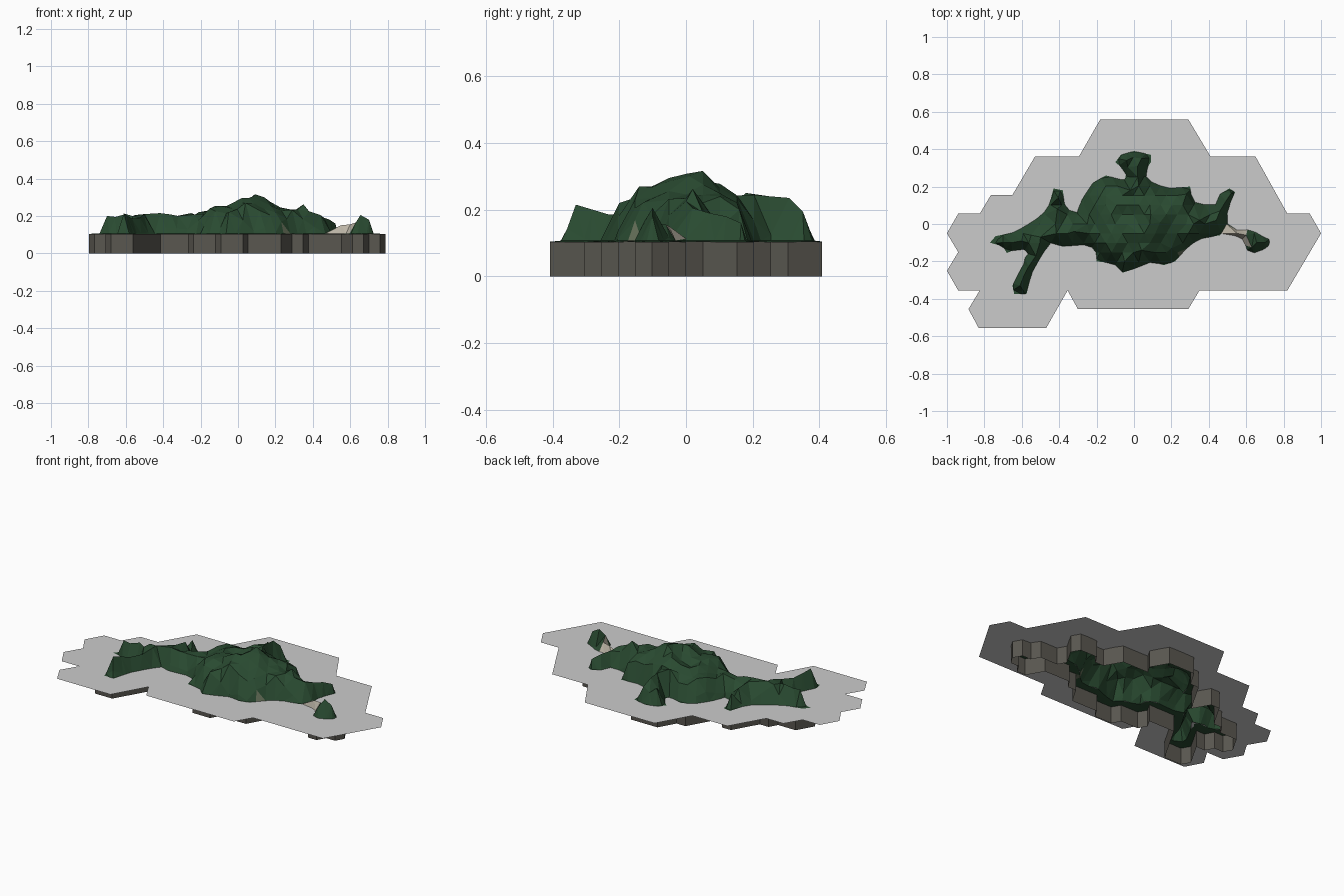
import bpy, bmesh, math, random
from mathutils import Vector
from mathutils.geometry import tessellate_polygon

if "Cube" in bpy.data.objects:
    bpy.data.objects.remove(bpy.data.objects["Cube"])
random.seed(4)

SEA = 0.107      # water level
STEP = 0.0588    # triangle size of the terrain grid

water_outline = [(-.18, .56), (.29, .56), (.41, .36), (.65, .36), (.82, .055), (.94, .055), (1, -.05),
    (.82, -.355), (.35, -.355), (.29, -.455), (-.3, -.455), (-.355, -.355), (-.47, -.557), (-.83, -.557),
    (-.885, -.455), (-.825, -.355), (-.94, -.355), (-1, -.25), (-.94, -.15), (-1, -.05), (-.94, .055),
    (-.825, .055), (-.765, .155), (-.65, .155), (-.53, .36), (-.295, .36)]

main_coast = [(-.77, -.1), (-.74, -.065), (-.64, -.045), (-.53, .02), (-.46, .08), (-.43, .19), (-.38, .18),
    (-.37, .08), (-.3, .06), (-.28, .13), (-.22, .22), (-.15, .26), (-.05, .23), (-.04, .28), (-.1, .33),
    (-.07, .37), (0, .39), (.09, .37), (.09, .33), (.05, .27), (.1, .22), (.18, .19), (.3, .2), (.31, .12),
    (.43, .09), (.46, .16), (.51, .19), (.54, .17), (.5, .08), (.5, 0), (.46, -.06), (.35, -.08),
    (.29, -.12), (.22, -.2), (.16, -.22), (.1, -.2), (0, -.24), (-.06, -.26), (-.11, -.21), (-.2, -.2),
    (-.2, -.14), (-.25, -.11), (-.38, -.12), (-.45, -.1), (-.5, -.18), (-.55, -.27), (-.575, -.375),
    (-.64, -.375), (-.65, -.33), (-.6, -.23), (-.54, -.15), (-.62, -.13), (-.68, -.155), (-.7, -.12)]

islet_coast = [(.5, -.05), (.56, -.03), (.63, -.03), (.67, -.06), (.73, -.08), (.72, -.12), (.66, -.16),
    (.6, -.14), (.61, -.1), (.57, -.075)]

# summits and ridge points: x, y, height
peaks = [(.09, .05, .316), (.14, .01, .3), (.02, -.05, .295), (.04, -.14, .27), (-.05, -.2, .22),
    (-.1, 0, .25), (-.15, .15, .22), (-.02, .18, .25), (.02, .25, .24), (.02, .31, .235), (.04, .35, .195),
    (-.04, .34, .2), (.2, .1, .25), (.2, -.13, .22), (.35, .02, .262), (.28, 0, .235), (.28, .16, .2),
    (.44, .02, .205), (.46, .07, .19), (.49, .12, .18), (.52, .165, .16), (-.25, 0, .215),
    (-.32, -.04, .2), (-.42, 0, .21), (-.41, .08, .2), (-.405, .14, .19), (-.5, -.07, .21),
    (-.525, -.17, .19), (-.565, -.23, .185), (-.59, -.28, .2), (-.61, -.33, .215), (-.55, -.06, .205),
    (-.6, -.09, .21), (-.655, -.1, .195), (-.7, -.1, .2), (-.73, -.1, .16),
    (.655, -.1, .205), (.7, -.1, .18), (.63, -.125, .165), (.6, -.06, .155), (.55, -.05, .15)]


def material(name, rgb):
    m = bpy.data.materials.new(name)
    m.diffuse_color = (*rgb, 1)
    m.use_nodes = True
    m.node_tree.nodes["Principled BSDF"].inputs["Base Color"].default_value = m.diffuse_color
    return m


def finish(bm, name, mats=()):
    me = bpy.data.meshes.new(name)
    bm.to_mesh(me)
    bm.free()
    for m in mats:
        me.materials.append(m)
    ob = bpy.data.objects.new(name, me)
    bpy.context.collection.objects.link(ob)
    return ob


def signed_distance(x, y, poly):
    best, inside = 9.0, False
    for (ax, ay), (bx, by) in zip(poly, poly[1:] + poly[:1]):
        dx, dy = bx - ax, by - ay
        t = max(0, min(1, ((x - ax) * dx + (y - ay) * dy) / (dx * dx + dy * dy)))
        best = min(best, math.hypot(x - ax - t * dx, y - ay - t * dy))
        if (ay > y) != (by > y) and x < ax + (y - ay) / dy * dx:
            inside = not inside
    return best if inside else -best


def coast_distance(x, y):
    return max(signed_distance(x, y, main_coast), signed_distance(x, y, islet_coast))


def summit_height(x, y):
    w = [1 / (math.hypot(x - px, y - py) + .01) ** 3 for px, py, pz in peaks]
    return sum(a * p[2] for a, p in zip(w, peaks)) / sum(w)


# terrain: triangle grid over the whole island
bm = bmesh.new()
dist = bm.verts.layers.float.new("dist")
row_h = STEP * math.sqrt(3) / 2
rows = []
for j in range(-11, 12):
    rows.append([bm.verts.new(((i + .5 * (j % 2)) * STEP + .0254, j * row_h, 0)) for i in range(-17, 17)])
for j, (a, b) in enumerate(zip(rows, rows[1:])):
    odd = (j - 11) % 2
    for i in range(len(a) - 1):
        if odd:
            tris = ((a[i], a[i + 1], b[i + 1]), (a[i], b[i + 1], b[i]))
        else:
            tris = ((a[i], a[i + 1], b[i]), (a[i + 1], b[i + 1], b[i]))
        for t in tris:
            bm.faces.new(t)

# move the nearest grid point onto each summit
fixed = {}
for x, y, z in peaks:
    v = min((v for v in bm.verts if v not in fixed),
            key=lambda v: (v.co.x - x) ** 2 + (v.co.y - y) ** 2)
    if math.hypot(v.co.x - x, v.co.y - y) < .042:
        v.co.x, v.co.y = x, y
        fixed[v] = z

for v in bm.verts:
    d = coast_distance(v.co.x, v.co.y)
    v[dist] = d
    if v in fixed:
        v.co.z = fixed[v]
    elif d > 0:
        top = summit_height(v.co.x, v.co.y) + random.uniform(-.028, .01)
        v.co.z = SEA + (top - SEA) * min(1, d / .045)
    else:
        v.co.z = SEA + max(d, -.04) * .1

# drop open-sea triangles, which leaves a stepped shelf around the coast
sea = [f for f in bm.faces if max(v[dist] for v in f.verts) < -.014]
bmesh.ops.delete(bm, geom=sea, context='FACES')
bmesh.ops.delete(bm, geom=[v for v in bm.verts if not v.link_faces], context='VERTS')

# cut the grid along the coast
new = []
for e in list(bm.edges):
    a, b = e.verts
    da, db = a[dist], b[dist]
    if da * db < 0:
        nv = bmesh.utils.edge_split(e, a, da / (da - db))[1]
        nv[dist] = 0
        nv.co.z = SEA
        new.append(nv)
bmesh.ops.connect_verts(bm, verts=new)
bmesh.ops.triangulate(bm, faces=bm.faces[:])
bmesh.ops.recalc_face_normals(bm, faces=bm.faces[:])
if sum(f.normal.z for f in bm.faces) < 0:
    bmesh.ops.reverse_faces(bm, faces=bm.faces[:])

# sandy patches on the beach and the islet spit
for f in bm.faces:
    c = f.calc_center_median()
    if .49 < c.x < .615 and -.12 < c.y < -.02:
        f.material_index = 1
    elif c.z < .16 and math.hypot(c.x - .25, c.y + .17) < .025:
        f.material_index = 2

# skirt: vertical rock wall below the shelf edge
sk = bmesh.new()
for e in bm.edges:
    if e.is_boundary:
        loop = e.link_loops[0]
        p, q = loop.vert.co, loop.link_loop_next.vert.co
        sk.faces.new([sk.verts.new(c) for c in
                      (q, p, Vector((p.x, p.y, 0)), Vector((q.x, q.y, 0)))])
bmesh.ops.remove_doubles(sk, verts=sk.verts[:], dist=1e-5)

green = material("forest_green", (.022, .068, .03))
sand = material("sand", (.5, .46, .38))
scrub = material("scrub", (.13, .16, .1))
rock = material("rock", (.1, .095, .08))
finish(bm, "island_terrain", (green, sand, scrub))
finish(sk, "island_skirt", (rock,))

# flat water sheet, open under the main island
wb = bmesh.new()
rings = [[Vector((x, y, SEA)) for x, y in ring] for ring in (water_outline, main_coast)]
verts = [wb.verts.new(p) for ring in rings for p in ring]
for tri in tessellate_polygon(rings):
    wb.faces.new([verts[i] for i in tri])
bmesh.ops.recalc_face_normals(wb, faces=wb.faces[:])
if sum(f.normal.z for f in wb.faces) < 0:
    bmesh.ops.reverse_faces(wb, faces=wb.faces[:])
finish(wb, "water_sheet")
